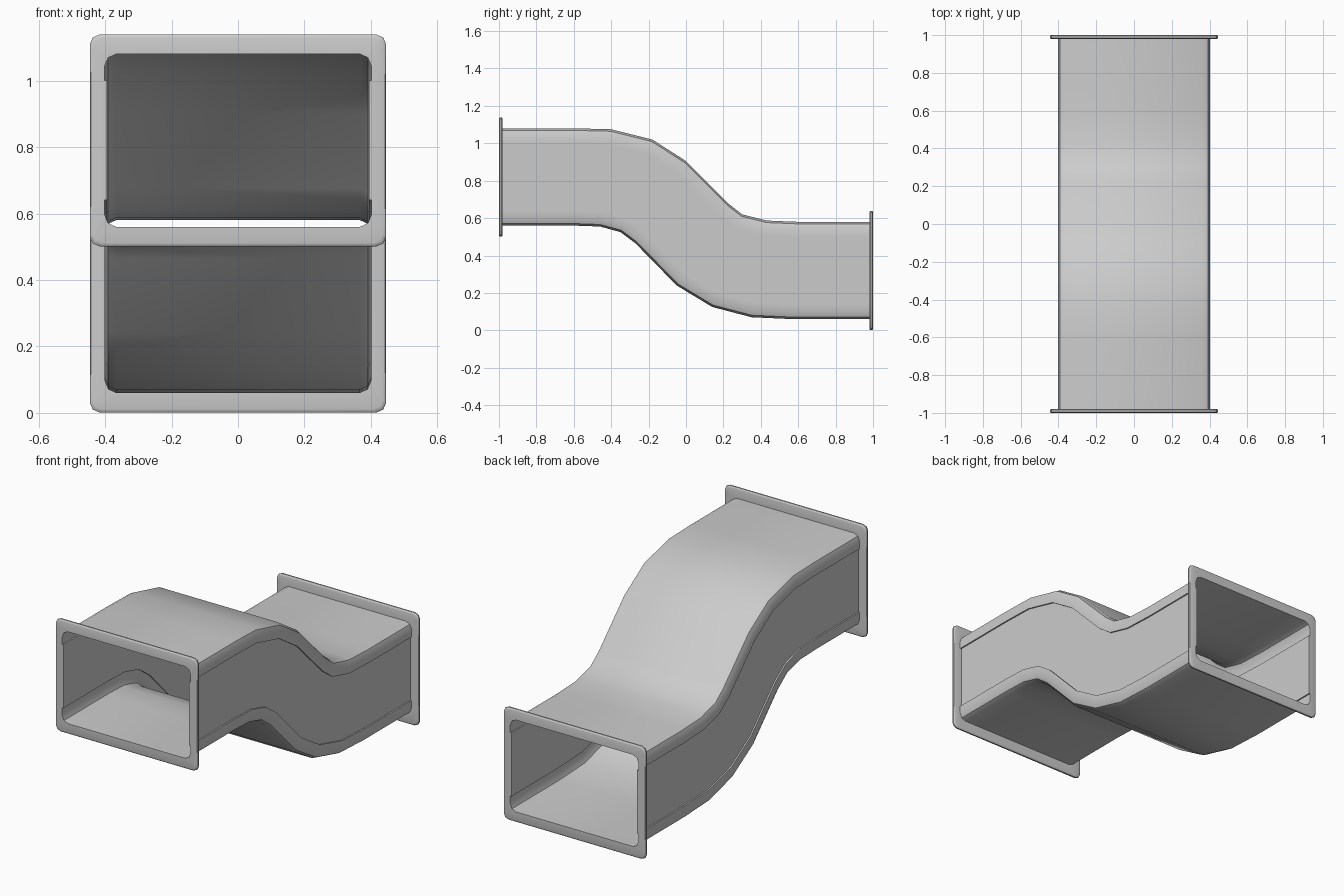
import bpy, bmesh
from mathutils import Vector

if "Cube" in bpy.data.objects:
    bpy.data.objects.remove(bpy.data.objects["Cube"])


def full_loop(quarter):
    """Mirror a quarter outline (side to top, x and z positive) into a closed loop."""
    top = quarter + [(-x, z) for x, z in reversed(quarter)]
    return top + [(-x, -z) for x, z in top]


def loft(name, rings, closed=False):
    bm = bmesh.new()
    loops = [[bm.verts.new(p) for p in ring] for ring in rings]
    pairs = list(zip(loops, loops[1:]))
    if closed:
        pairs.append((loops[-1], loops[0]))
    n = len(loops[0])
    for a, b in pairs:
        for i in range(n):
            j = (i + 1) % n
            bm.faces.new((a[i], a[j], b[j], b[i]))
    bmesh.ops.recalc_face_normals(bm, faces=bm.faces)
    mesh = bpy.data.meshes.new(name)
    bm.to_mesh(mesh)
    bm.free()
    obj = bpy.data.objects.new(name, mesh)
    bpy.context.collection.objects.link(obj)
    bpy.ops.object.select_all(action='DESELECT')
    obj.select_set(True)
    bpy.context.view_layer.objects.active = obj
    bpy.ops.object.shade_smooth_by_angle(angle=0.61)
    return obj


H = 0.26  # half height of the duct
# Duct section: slightly recessed side panels and rounded corner strips
section = full_loop([(.394, .18), (.402, .18), (.402, .222), (.391, .249), (.367, H)])

# S-bend stations: (top y, top z), (bottom y, bottom z)
stations = [
    ((-.99, 1.08), (-.99, .56)), ((-.60, 1.08), (-.60, .56)),
    ((-.40, 1.075), (-.46, .555)), ((-.18, 1.02), (-.35, .525)),
    ((.00, .905), (-.27, .465)), ((.23, .675), (-.05, .24)),
    ((.30, .62), (.14, .125)), ((.43, .587), (.35, .07)),
    ((.60, .58), (.57, .06)), ((.99, .58), (.99, .06)),
]
rings = []
for top, bottom in stations:
    t, b = Vector(top), Vector(bottom)
    ring = []
    for x, z in section:
        p = b.lerp(t, (z + H) / (2 * H))
        ring.append((x, p.x, p.y))
    rings.append(ring)
loft("duct_body", rings)


# End flanges: rounded frames fitted around the duct section
def frame_outline(inset):
    w, h = .446 - inset, .319 - inset
    return full_loop([(w, .172), (w, .188), (w, h - .03), (w - .009, h - .009), (w - .03, h)])


def flange(name, y_outer, z_mid):
    s = 1 if y_outer > 0 else -1
    profile = [(section, 0), (frame_outline(.010), 0), (frame_outline(.003), .002),
               (frame_outline(0), .006), (frame_outline(0), .014),
               (frame_outline(.003), .018), (frame_outline(.010), .02), (section, .02)]
    loft(name, [[(x, y_outer - s * d, z + z_mid) for x, z in loop]
                for loop, d in profile], closed=True)


flange("front_flange", -1.0, .82)
flange("rear_flange", 1.0, .32)
